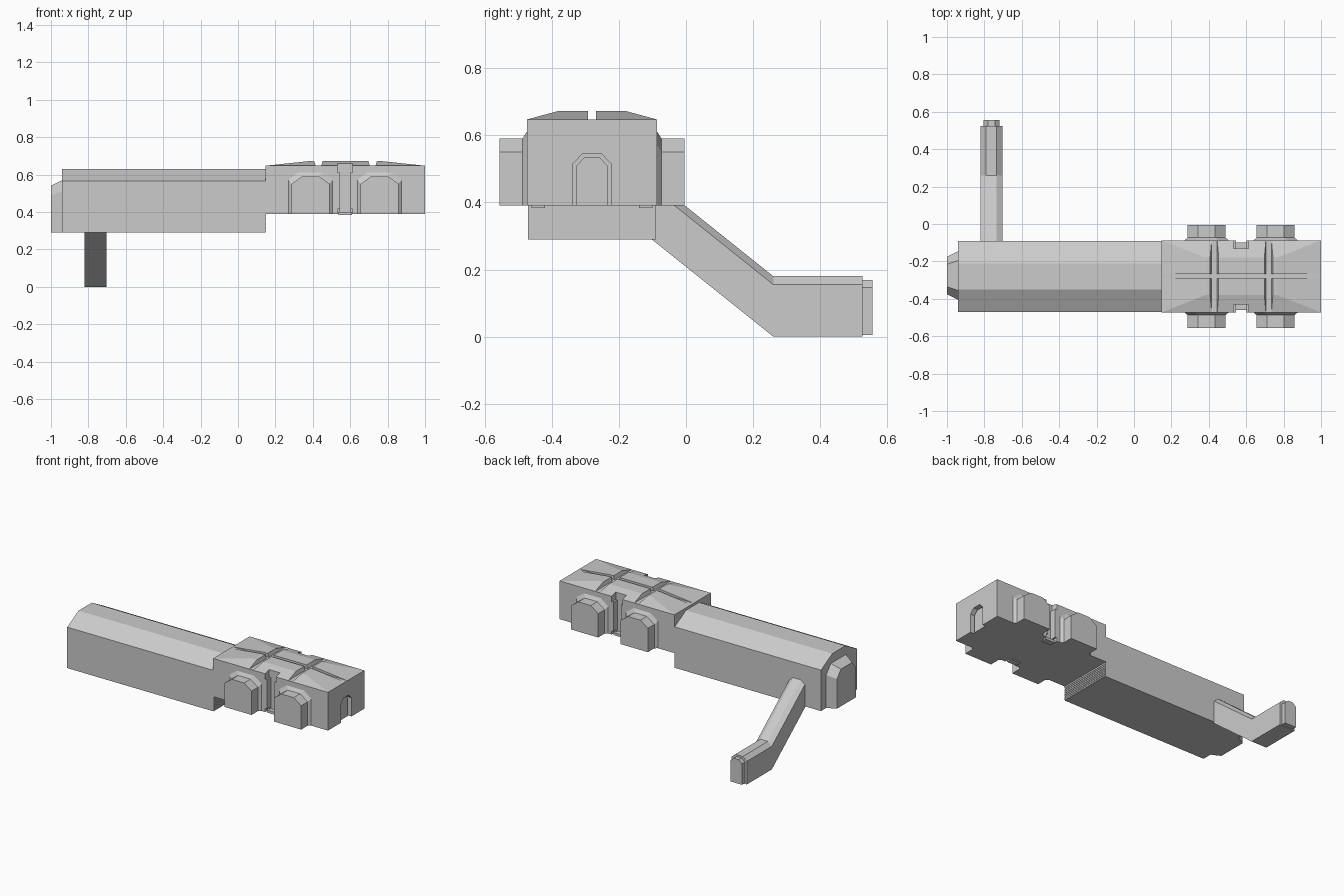
import bpy, bmesh

if "Cube" in bpy.data.objects:
    bpy.data.objects.remove(bpy.data.objects["Cube"])

CY = -0.28      # centre line of body and module
MX = 0.573      # middle of the module in x


def make(name, rings):
    """Closed solid through rings of matching points, capped at both ends."""
    bm = bmesh.new()
    loops = [[bm.verts.new(p) for p in r] for r in rings]
    n = len(loops[0])
    for a, b in zip(loops, loops[1:]):
        for i in range(n):
            j = (i + 1) % n
            bm.faces.new((a[i], a[j], b[j], b[i]))
    bm.faces.new(loops[0])
    bm.faces.new(loops[-1])
    bmesh.ops.recalc_face_normals(bm, faces=bm.faces)
    me = bpy.data.meshes.new(name)
    bm.to_mesh(me)
    bm.free()
    ob = bpy.data.objects.new(name, me)
    bpy.context.collection.objects.link(ob)
    return ob


def hood(c, half, z0, z1, cut_w, cut_h):
    """Section with vertical sides and chamfered top corners."""
    return [(c - half, z0), (c + half, z0), (c + half, z1 - cut_h),
            (c + half - cut_w, z1), (c - half + cut_w, z1), (c - half, z1 - cut_h)]


def along_x(sec, x):
    return [(x, a, b) for a, b in sec]


def along_y(sec, y):
    return [(a, y, b) for a, b in sec]


def rect(x0, x1, y0, y1, z):
    return [(x0, y0, z), (x1, y0, z), (x1, y1, z), (x0, y1, z)]


def box(name, x0, x1, y0, y1, z0, z1):
    return make(name, [rect(x0, x1, y0, y1, z0), rect(x0, x1, y0, y1, z1)])


def cut(ob, cutter):
    m = ob.modifiers.new("cut", "BOOLEAN")
    m.operation = "DIFFERENCE"
    m.solver = "EXACT"
    m.object = cutter
    cutter.hide_render = True
    cutter.hide_set(True)


# Long corridor with chamfered roof
body = hood(CY, 0.19, 0.29, 0.63, 0.12, 0.065)
make("corridor", [along_x(body, -0.94), along_x(body, 0.147)])

# Tapered end cap
make("end_cap", [along_x(hood(CY + 0.005, 0.13, 0.29, 0.57, 0.05, 0.06), -0.93),
                 along_x(hood(CY + 0.005, 0.13, 0.29, 0.57, 0.05, 0.06), -0.94),
                 along_x(hood(CY + 0.005, 0.10, 0.29, 0.54, 0.04, 0.05), -1.0)])

# Slats on the exposed end under the module
for i in range(8):
    z = 0.293 + i * 0.012
    box("end_slat", 0.14, 0.15, CY - 0.19, CY + 0.19, z, z + 0.009)

# Side arm descending to a foot
arm = []
for y, z0, z1 in [(-0.12, 0.304, 0.484), (0.26, 0, 0.18), (0.525, 0, 0.18)]:
    arm.append(along_y(hood(-0.762, 0.058, z0, z1, 0.03, 0.025), y))
make("side_arm", arm)
make("arm_end", [along_y(hood(-0.762, 0.043, 0.005, 0.168, 0.025, 0.022), y)
                 for y in (0.52, 0.555)])

# Raised module
module = box("module", 0.147, 1.0, CY - 0.193, CY + 0.193, 0.39, 0.647)

# Arched doorway recess with door panel
door_sec = hood(CY, 0.056, 0.38, 0.545, 0.028, 0.03)
cut(module, make("door_cutter", [along_x(door_sec, 0.965), along_x(door_sec, 1.05)]))
panel = hood(CY, 0.046, 0.39, 0.535, 0.024, 0.026)
make("door_panel", [along_x(panel, 0.96), along_x(panel, 0.978)])

# Roof panels: two rows of three, sloping to the outer edges
columns = [(0.147, 0.415, 0.235, 0), (0.445, 0.705, 0, 0), (0.735, 1.0, 0, 0.235)]
for s in (-1, 1):
    for x0, x1, left, right in columns:
        rings = []
        for z, f, edge in [(0.64, 0, 0.193), (0.647, 0, 0.193), (0.672, 1, 0.10)]:
            y0, y1 = sorted((CY + s * 0.012, CY + s * edge))
            pad = 0.008 * f
            rings.append(rect(x0 + (left or pad) * f, x1 - (right or pad) * f, y0, y1, z))
        roof = make("roof_panel", rings)
        # Middle panels follow the wall recess
        if left == right:
            notch = sorted((CY + s * 0.15, CY + s * 0.25))
            cut(roof, box("roof_notch_cutter", MX - 0.04, MX + 0.04, *notch, 0.6, 0.7))

# Wall recesses between the pods, wider at the top and foot
for s in (-1, 1):
    outer = CY + s * 0.25
    for half, depth, z0, z1 in [(0.028, 0.15, 0.37, 0.7),
                                (0.04, 0.15, 0.61, 0.72),
                                (0.04, 0.165, 0.36, 0.415)]:
        y0, y1 = sorted((CY + s * depth, outer))
        cut(module, box("recess_cutter", MX - half, MX + half, y0, y1, z0, z1))
    y0, y1 = sorted((CY + s * 0.14, CY + s * 0.18))
    box("recess_foot", MX - 0.036, MX + 0.036, y0, y1, 0.383, 0.40)

# Side pods with a slight flare where they meet the wall
for s in (-1, 1):
    for x in (0.388, 0.757):
        rings = []
        for d, half, top in [(0.18, 0.118, 0.612), (0.193, 0.118, 0.612),
                             (0.207, 0.101, 0.59), (0.275, 0.101, 0.59)]:
            rings.append(along_y(hood(x, half, 0.39, top, 0.055, 0.04), CY + s * d))
        make("side_pod", rings)
